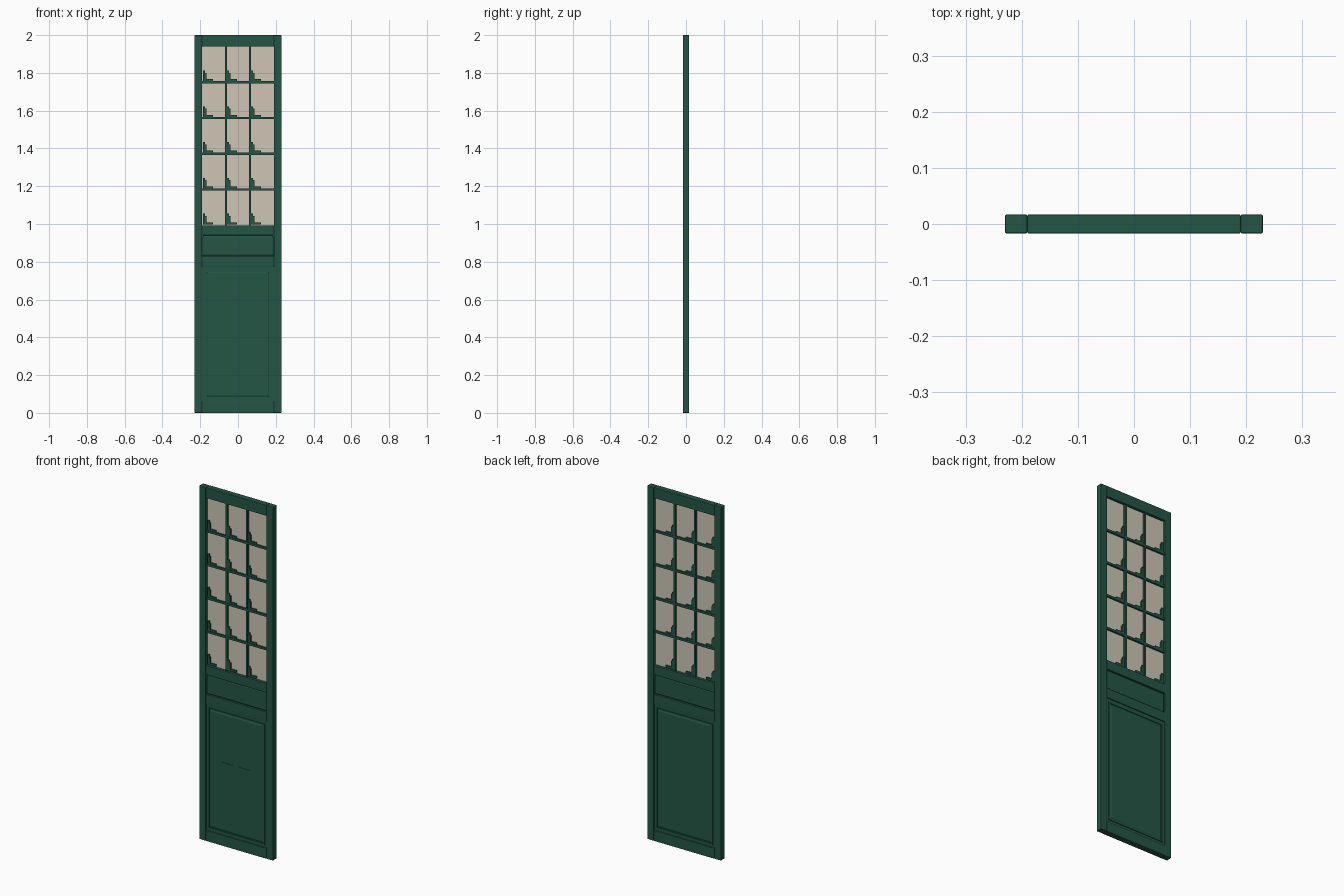
import bpy
import bmesh

cube = bpy.data.objects.get("Cube")
if cube:
    bpy.data.objects.remove(cube)


def material(name, rgb):
    m = bpy.data.materials.new(name)
    m.use_nodes = True
    m.diffuse_color = (*rgb, 1)
    m.node_tree.nodes["Principled BSDF"].inputs["Base Color"].default_value = (*rgb, 1)
    return m


GREEN = material("dark green paint", (0.017, 0.09, 0.06))
PAPER = material("cream paper", (0.62, 0.565, 0.46))


def finish(name, bm, mat, bevel=0):
    mesh = bpy.data.meshes.new(name)
    bmesh.ops.recalc_face_normals(bm, faces=bm.faces)
    bm.to_mesh(mesh)
    bm.free()
    mesh.materials.append(mat)
    obj = bpy.data.objects.new(name, mesh)
    bpy.context.collection.objects.link(obj)
    if bevel:
        mod = obj.modifiers.new("soft edges", 'BEVEL')
        mod.width, mod.segments = bevel, 2
    return obj


def box(name, x, y, z, mat=GREEN, bevel=0):
    """Box spanning the (low, high) pairs x, y, z."""
    bm = bmesh.new()
    bmesh.ops.create_cube(bm, size=1)
    for v in bm.verts:
        v.co = [(a + b) / 2 + c * (b - a) for c, (a, b) in zip(v.co, (x, y, z))]
    return finish(name, bm, mat, bevel)


def raised_panel(name, half_w, z0, z1, edge_y, field_y, slope):
    """Panel with a sloping margin around a raised field on both faces."""
    bm = bmesh.new()
    rings = []
    for y, inset in ((-field_y, slope), (-edge_y, 0), (edge_y, 0), (field_y, slope)):
        w, a, b = half_w - inset, z0 + inset, z1 - inset
        rings.append([bm.verts.new(p) for p in ((-w, y, a), (w, y, a), (w, y, b), (-w, y, b))])
    for r, s in zip(rings, rings[1:]):
        for i in range(4):
            j = (i + 1) % 4
            bm.faces.new((r[i], r[j], s[j], s[i]))
    bm.faces.new(rings[0])
    bm.faces.new(rings[-1])
    return finish(name, bm, GREEN)


D = 0.017             # half thickness of the door
IN = 0.19             # inner edge of the stiles
FULL = (-D, D)

# Outer frame: two stiles and four rails
for side, s in (("left", 1), ("right", -1)):
    box(side + "_stile", sorted((s * IN, s * 0.23)), FULL, (0, 2), bevel=0.003)
for name, z in (("top_rail", (1.94, 2)), ("middle_rail", (0.94, 0.993)),
                ("lower_rail", (0.775, 0.83)), ("bottom_rail", (0, 0.06))):
    box(name, (-IN, IN), FULL, z, bevel=0.002)

# Recessed waist panel and large lower panel
raised_panel("waist_panel", IN, 0.83, 0.94, 0.006, 0.010, 0.008)
box("lower_panel_backing", (-IN, IN), (-0.012, 0.012), (0.06, 0.775))
raised_panel("lower_panel_field", 0.165, 0.085, 0.747, 0.012, 0.015, 0.006)

# Raised moulding around the lower panel, on both faces
for face, s in (("front", -1), ("back", 1)):
    y = sorted((s * 0.011, s * 0.0155))
    for end, z in (("bottom", 0.074), ("top", 0.75)):
        box(f"{face}_{end}_moulding", (-0.178, 0.178), y, (z, z + 0.007))
    for side, x in (("left", 0.171), ("right", -0.178)):
        box(f"{face}_{side}_moulding", (x, x + 0.007), y, (0.081, 0.75))

# Pair of thin plates in the middle of the front
for side, x in (("left", 0.018), ("right", -0.09)):
    box(side + "_plate", (x, x + 0.072), (-0.0165, -0.0145), (0.355, 0.472))

# Paper behind the lattice
Z0, Z1, ROWS, COLS = 0.993, 1.94, 5, 3
box("paper_sheet", (-IN, IN), (-0.002, 0.002), (Z0, Z1), PAPER)

# Lattice bars
step_x, step_z = 2 * IN / COLS, (Z1 - Z0) / ROWS
BAR = (-0.012, 0.012)
for i in range(1, COLS):
    x = -IN + i * step_x
    box("upright_bar", (x - 0.006, x + 0.006), BAR, (Z0, Z1))
for j in range(1, ROWS):
    z = Z0 + j * step_z
    box("cross_bar", (-IN, IN), BAR, (z - 0.006, z + 0.006))

# Stepped corner ornament in each pane, seen from both sides
for i in range(COLS):
    for j in range(ROWS):
        x, z = -IN + i * step_x + 0.006, Z0 + j * step_z + 0.004
        box("corner_upright", (x, x + 0.010), (-0.010, 0.010), (z, z + 0.058))
        box("corner_foot", (x, x + 0.052), (-0.010, 0.010), (z, z + 0.012))
        box("corner_step", (x, x + 0.017), (-0.010, 0.010), (z, z + 0.046))
